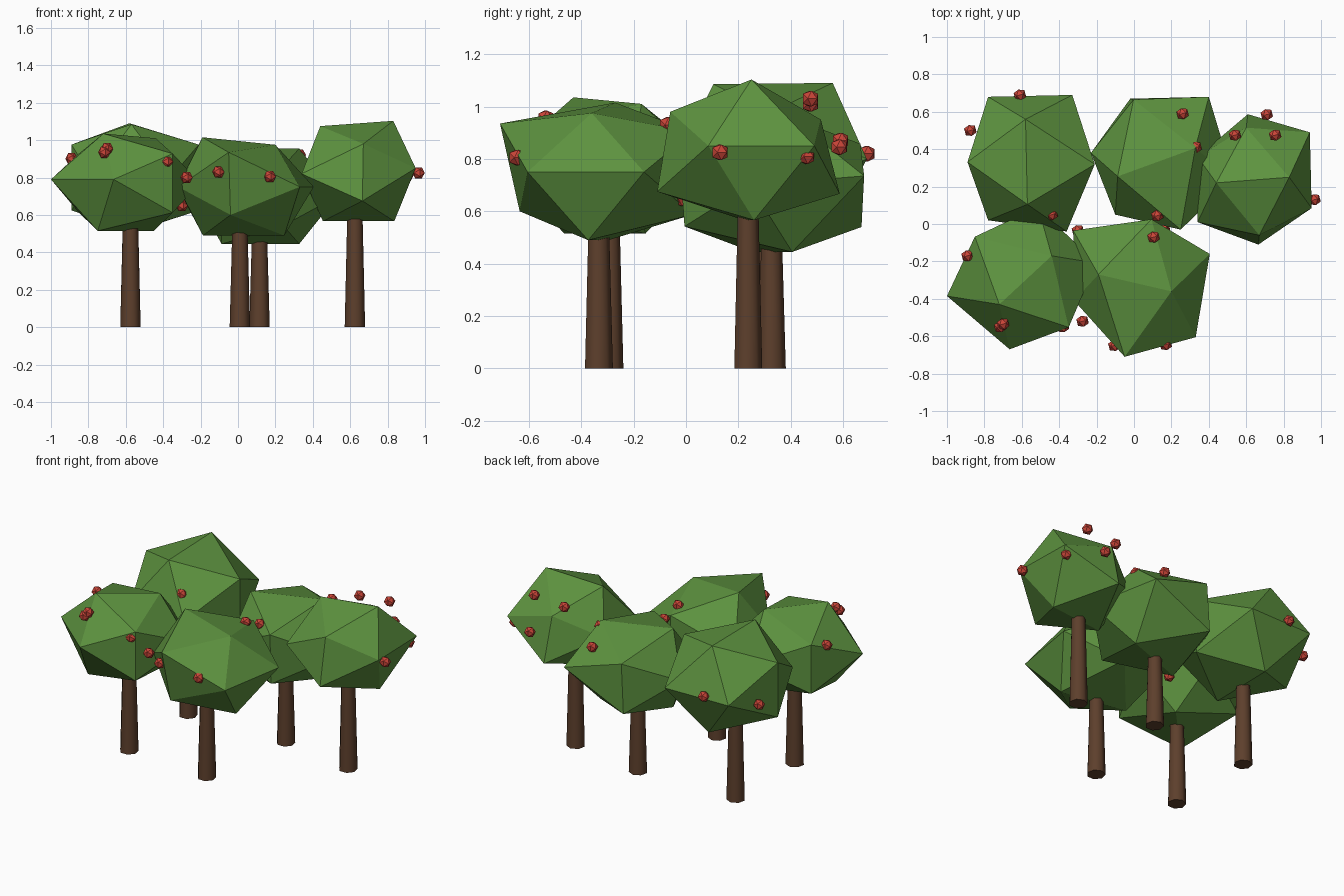
import bpy, bmesh
from math import radians, sqrt
from mathutils import Matrix, Vector


def material(name, rgb):
    m = bpy.data.materials.new(name)
    m.diffuse_color = (*rgb, 1)
    return m


LEAF = material("leaf_green", (0.11, 0.29, 0.05))
BARK = material("bark_brown", (0.11, 0.05, 0.025))
FRUIT = material("fruit_red", (0.60, 0.06, 0.04))


def finish(bm, name, mat):
    bmesh.ops.recalc_face_normals(bm, faces=bm.faces)
    me = bpy.data.meshes.new(name)
    bm.to_mesh(me)
    bm.free()
    me.materials.append(mat)
    ob = bpy.data.objects.new(name, me)
    bpy.context.collection.objects.link(ob)


# 20-sided ball with its top edge along local x; pins pull the nearest corner into place
PHI = (1 + sqrt(5)) / 2
N = sqrt(1 + PHI * PHI)


def ball(name, centre, size, turn, mat, pins=()):
    bm = bmesh.new()
    a, b = 1 / N, PHI / N
    mtx = (Matrix.Translation(Vector(centre)) @ Matrix.Rotation(radians(turn), 4, 'Z')
           @ Matrix.Diagonal((*size, 1)))
    for s in (-1, 1):
        for t in (-1, 1):
            for v in ((s * a, 0, t * b), (s * b, t * a, 0), (0, s * b, t * a)):
                bm.verts.new(mtx @ Vector(v))
    bmesh.ops.convex_hull(bm, input=bm.verts)
    for p in pins:
        min(bm.verts, key=lambda v: (v.co - Vector(p)).length).co = p
    finish(bm, name, mat)


def trunk(name, x, y, top):
    bm = bmesh.new()
    bmesh.ops.create_cone(bm, cap_ends=True, segments=7, radius1=0.056, radius2=0.04,
                          depth=top, matrix=Matrix.Translation((x, y, top / 2)))
    for f in bm.faces:
        f.smooth = len(f.verts) == 4
    for e in bm.edges:
        e.smooth = all(f.smooth for f in e.link_faces)
    finish(bm, name, BARK)


# trees: trunk xy, crown centre, crown radii, crown turn, uneven corners
trees = {
    "back_left": ((-0.575, 0.31), (-0.55, 0.325, 0.80), (0.425, 0.40, 0.335), 89,
                  [(-0.57, 0.105, 1.085), (-0.58, 0.56, 1.09), (-0.78, 0.68, 0.80),
                   (-0.33, 0.69, 0.80), (-0.36, -0.04, 0.80), (-0.78, 0.02, 0.80)]),
    "back_middle": ((0.115, 0.325), (0.12, 0.33, 0.70), (0.42, 0.42, 0.30), 20,
                    [(0.40, 0.68, 0.735), (-0.10, 0.05, 0.70), (-0.23, 0.38, 0.70),
                     (0.25, -0.03, 0.87), (-0.02, 0.67, 0.54)]),
    "right": ((0.625, 0.235), (0.645, 0.24, 0.83), (0.365, 0.41, 0.31), 6,
              [(0.44, 0.22, 1.075), (0.83, 0.25, 1.103), (0.34, 0.36, 0.82),
               (0.34, 0.01, 0.82), (0.94, 0.49, 0.85), (0.95, 0.085, 0.85),
               (0.67, -0.06, 0.98), (0.665, -0.11, 0.675), (0.60, 0.515, 0.95)]),
    "front_left": ((-0.575, -0.295), (-0.60, -0.31, 0.77), (0.41, 0.41, 0.30), 46,
                   [(-1.0, -0.385, 0.79), (-0.665, -0.67, 0.79), (-0.72, -0.43, 1.035),
                    (-0.44, -0.17, 1.01)]),
    "front_middle": ((0.01, -0.335), (0.03, -0.335, 0.745), (0.42, 0.43, 0.30), -10,
                     [(-0.19, -0.27, 1.015), (0.20, -0.36, 0.975), (-0.325, -0.035, 0.75),
                      (0.405, -0.16, 0.75), (0.33, -0.605, 0.75), (-0.32, -0.41, 0.75),
                      (-0.05, -0.71, 0.935), (-0.04, -0.635, 0.60)]),
}
for name, (foot, centre, size, turn, pins) in trees.items():
    trunk(name + "_trunk", *foot, centre[2] - 0.15)
    ball(name + "_crown", centre, size, turn, LEAF, pins)

# small fruits scattered on the crowns
fruits = [
    (-0.61, 0.69, 0.82), (-0.875, 0.50, 0.765), (-0.44, 0.05, 0.92), (-0.30, -0.035, 0.65),
    (-0.89, -0.17, 0.90), (-0.755, -0.07, 0.88), (-0.70, -0.535, 0.955),
    (-0.715, -0.55, 0.935), (-0.38, -0.55, 0.885),
    (-0.275, -0.52, 0.80), (-0.105, -0.65, 0.83), (0.17, -0.645, 0.805), (0.105, -0.07, 0.93),
    (0.125, 0.045, 0.88), (0.16, -0.02, 0.65), (0.26, 0.59, 0.87), (0.33, 0.41, 0.92),
    (0.54, 0.475, 1.01), (0.755, 0.475, 1.03), (0.71, 0.585, 0.845),
    (0.965, 0.13, 0.825), (0.905, 0.46, 0.81),
]
for i, p in enumerate(fruits):
    ball(f"fruit_{i + 1}", p, (0.035, 0.035, 0.035), 15, FRUIT)
